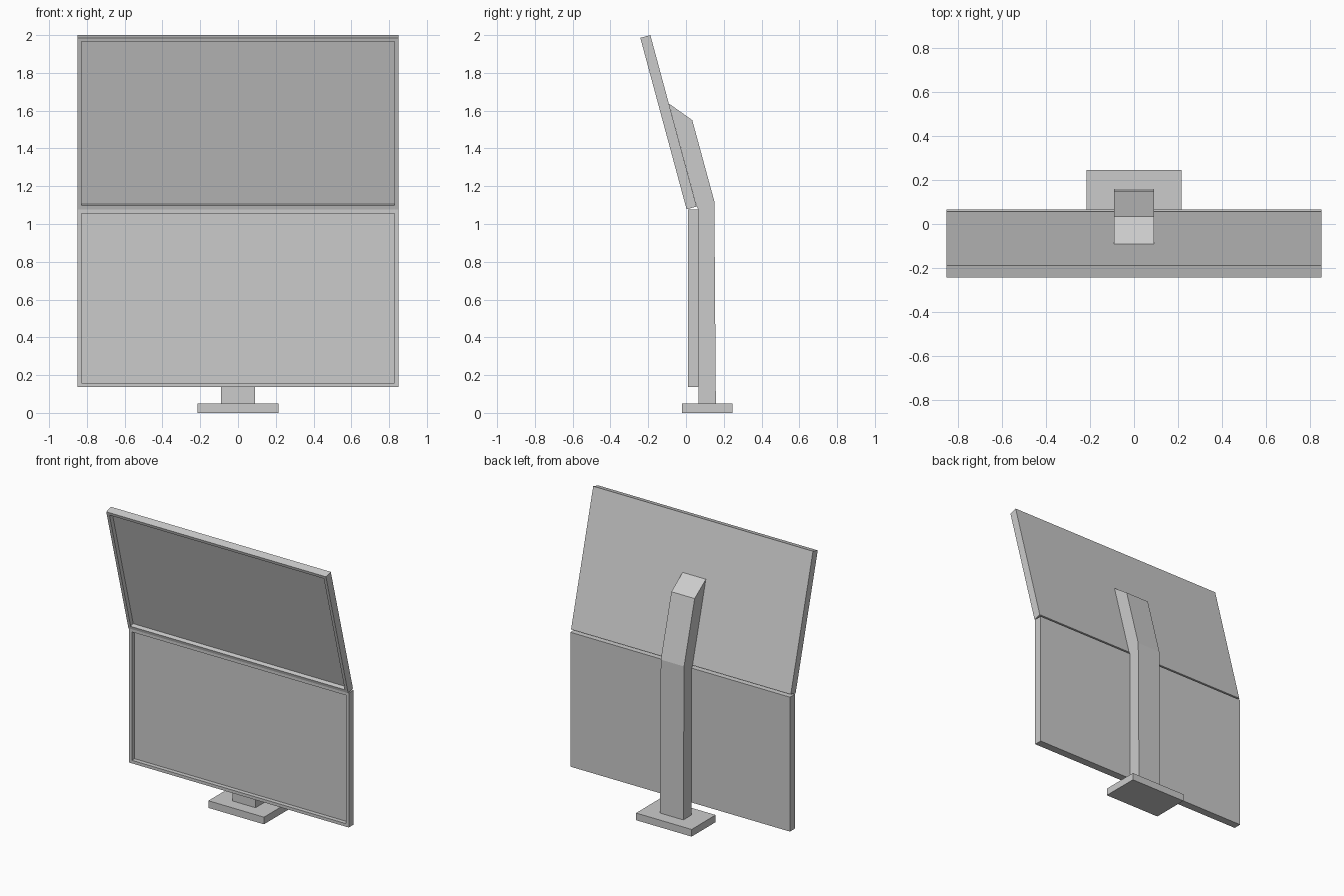
import bpy
import bmesh
import math
from mathutils import Matrix, Vector

cube = bpy.data.objects.get("Cube")
if cube:
    bpy.data.objects.remove(cube, do_unlink=True)

# Single plain grey finish
grey = bpy.data.materials.new("light grey")
grey.use_nodes = True
colour = (0.6, 0.6, 0.6, 1.0)
grey.diffuse_color = colour
grey.node_tree.nodes["Principled BSDF"].inputs["Base Color"].default_value = colour


def finish(name, bm):
    bmesh.ops.recalc_face_normals(bm, faces=bm.faces)
    mesh = bpy.data.meshes.new(name)
    bm.to_mesh(mesh)
    bm.free()
    mesh.materials.append(grey)
    obj = bpy.data.objects.new(name, mesh)
    bpy.context.collection.objects.link(obj)
    return obj


def box(bm, low, high):
    low, high = Vector(low), Vector(high)
    size = Matrix.Diagonal((*(high - low), 1))
    bmesh.ops.create_cube(bm, size=1, matrix=Matrix.Translation((low + high) / 2) @ size)


def monitor(name, y, z, tilt):
    """Thin panel with a recessed screen, hinged on its lower front edge."""
    bm = bmesh.new()
    box(bm, (-0.85, 0, 0), (0.85, 0.055, 0.94))
    bm.normal_update()
    front = min(bm.faces, key=lambda f: f.calc_center_median().y)
    bmesh.ops.inset_region(bm, faces=[front], thickness=0.03)
    screen = bmesh.ops.extrude_face_region(bm, geom=[front])
    verts = [v for v in screen["geom"] if isinstance(v, bmesh.types.BMVert)]
    bmesh.ops.translate(bm, verts=verts, vec=(0, 0.03, 0))
    if front.is_valid:
        bmesh.ops.delete(bm, geom=[front], context="FACES_ONLY")
    obj = finish(name, bm)
    obj.location = (0, y, z)
    obj.rotation_euler.x = math.radians(tilt)


monitor("lower_monitor", 0.01, 0.136, 0)
monitor("upper_monitor", 0.003, 1.078, 15.1)

# Foot plate
bm = bmesh.new()
box(bm, (-0.215, -0.02, 0), (0.215, 0.245, 0.05))
finish("base_plate", bm)

# Bent column carrying both monitors, extruded from its side profile
profile = [(0.065, 0.05), (0.158, 0.05), (0.15, 1.12), (0.033, 1.55),
           (-0.091, 1.638), (0.056, 1.094), (0.065, 1.075)]
bm = bmesh.new()
side = bm.faces.new([bm.verts.new((-0.09, y, z)) for y, z in profile])
wall = bmesh.ops.extrude_face_region(bm, geom=[side])
bmesh.ops.translate(bm, vec=(0.18, 0, 0),
                    verts=[v for v in wall["geom"] if isinstance(v, bmesh.types.BMVert)])
finish("stand_column", bm)
